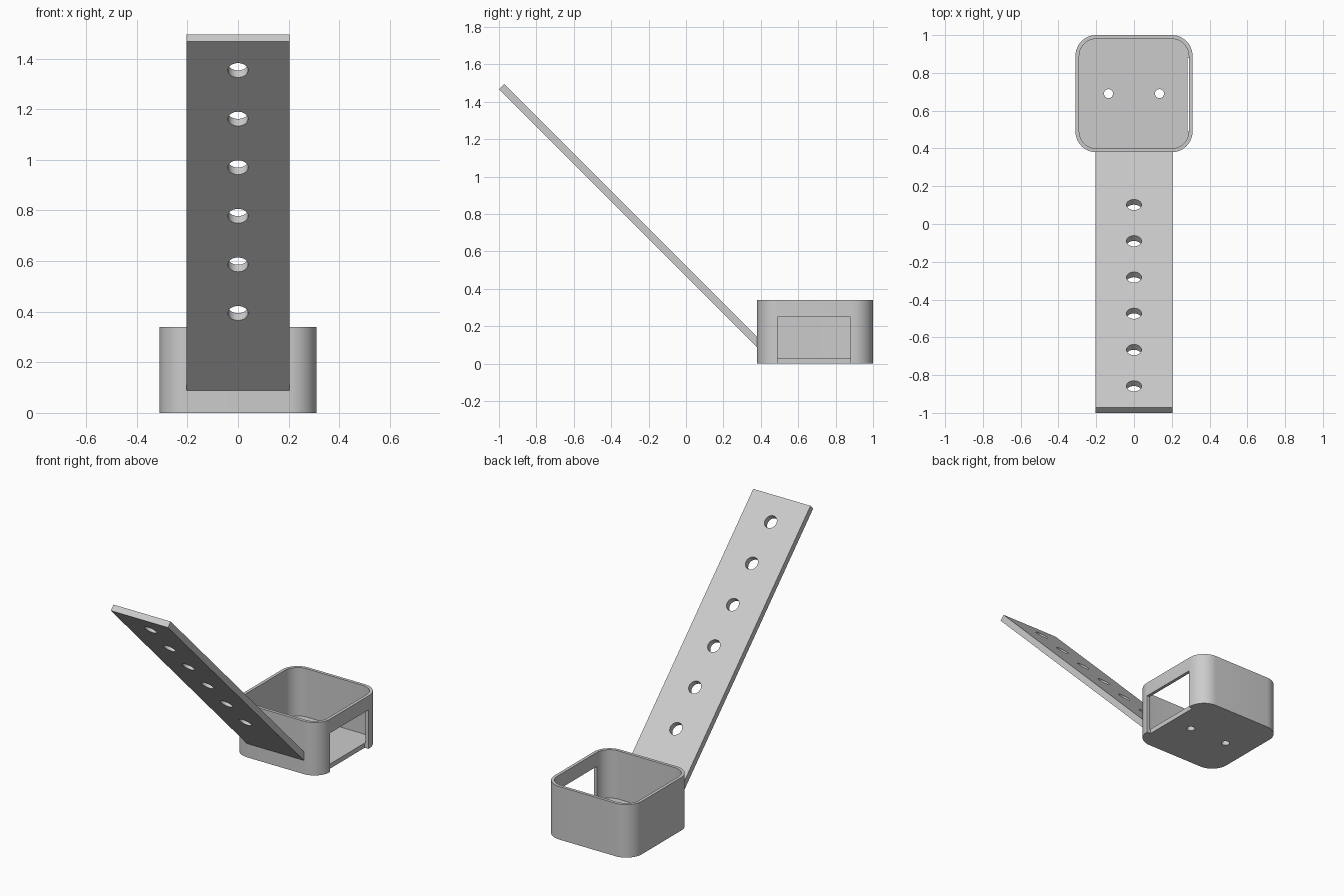
import bpy
import bmesh
import math
from mathutils import Matrix, Vector

if "Cube" in bpy.data.objects:
    bpy.data.objects.remove(bpy.data.objects["Cube"], do_unlink=True)

grey = bpy.data.materials.new("light grey")
grey.use_nodes = True
grey.diffuse_color = (0.6, 0.6, 0.6, 1)
grey.node_tree.nodes["Principled BSDF"].inputs["Base Color"].default_value = (0.6, 0.6, 0.6, 1)


def prism(name, points, direction):
    """Extrude a closed outline along a direction into a solid object."""
    bm = bmesh.new()
    face = bm.faces.new([bm.verts.new(p) for p in points])
    grown = bmesh.ops.extrude_face_region(bm, geom=[face], use_keep_orig=True)
    top = [g for g in grown["geom"] if isinstance(g, bmesh.types.BMVert)]
    bmesh.ops.translate(bm, verts=top, vec=direction)
    bmesh.ops.recalc_face_normals(bm, faces=bm.faces)
    mesh = bpy.data.meshes.new(name)
    bm.to_mesh(mesh)
    bm.free()
    mesh.materials.append(grey)
    obj = bpy.data.objects.new(name, mesh)
    bpy.context.collection.objects.link(obj)
    return obj


def rounded_square(half, radius, cy, z, steps=12):
    points = []
    for q, (sx, sy) in enumerate([(1, 1), (-1, 1), (-1, -1), (1, -1)]):
        for i in range(steps + 1):
            a = math.pi / 2 * (q + i / steps)
            points.append((sx * (half - radius) + radius * math.cos(a),
                           cy + sy * (half - radius) + radius * math.sin(a), z))
    return points


def drill(center, axis, radius, length=0.2, sides=32):
    """Round cutter centred on a point and aligned with an axis."""
    axis = Vector(axis).normalized()
    turn = Matrix.Translation(center) @ axis.to_track_quat("Z", "Y").to_matrix().to_4x4()
    ring = [turn @ Vector((radius * math.cos(math.tau * i / sides),
                           radius * math.sin(math.tau * i / sides), -length / 2))
            for i in range(sides)]
    return prism("drill_cutter", ring, axis * length)


def cut(target, cutters):
    """Subtract the cutters, apply the result and shade it."""
    bpy.ops.object.select_all(action="DESELECT")
    bpy.context.view_layer.objects.active = target
    target.select_set(True)
    for cutter in cutters:
        cutter.hide_render = True
        mod = target.modifiers.new("cut", "BOOLEAN")
        mod.operation = "DIFFERENCE"
        mod.solver = "EXACT"
        mod.object = cutter
        bpy.ops.object.modifier_apply(modifier=mod.name)
        bpy.data.objects.remove(cutter, do_unlink=True)
    bpy.ops.object.shade_smooth_by_angle(angle=math.radians(30))


# Open box with rounded corners, a side window and two floor holes
BOX_Y = 0.69
box = prism("open_box", rounded_square(0.31, 0.11, BOX_Y, 0), (0, 0, 0.34))
cavity = prism("cavity_cutter", rounded_square(0.29, 0.09, BOX_Y, 0.03), (0, 0, 0.5))
window = prism("window_cutter",
               [(0.283, 0.49, -0.1), (0.283, 0.88, -0.1), (0.283, 0.88, 0.25), (0.283, 0.49, 0.25)],
               (0.2, 0, 0))
floor_drills = [drill((s * 0.135, BOX_Y, 0), (0, 0, 1), 0.024) for s in (-1, 1)]
cut(box, [cavity, window] + floor_drills)

# Sloping strap at 45 degrees with a row of six holes, meeting the box wall
strap = prism("sloping_strap",
              [(-0.203, -1.0, 1.468), (-0.203, -0.972, 1.496),
               (-0.203, 0.385, 0.139), (-0.203, 0.385, 0.083)],
              (0.406, 0, 0))
strap_drills = [drill((0, 0.088 - 0.192 * i, 0.408 + 0.192 * i), (0, 1, 1), 0.04)
                for i in range(6)]
cut(strap, strap_drills)
